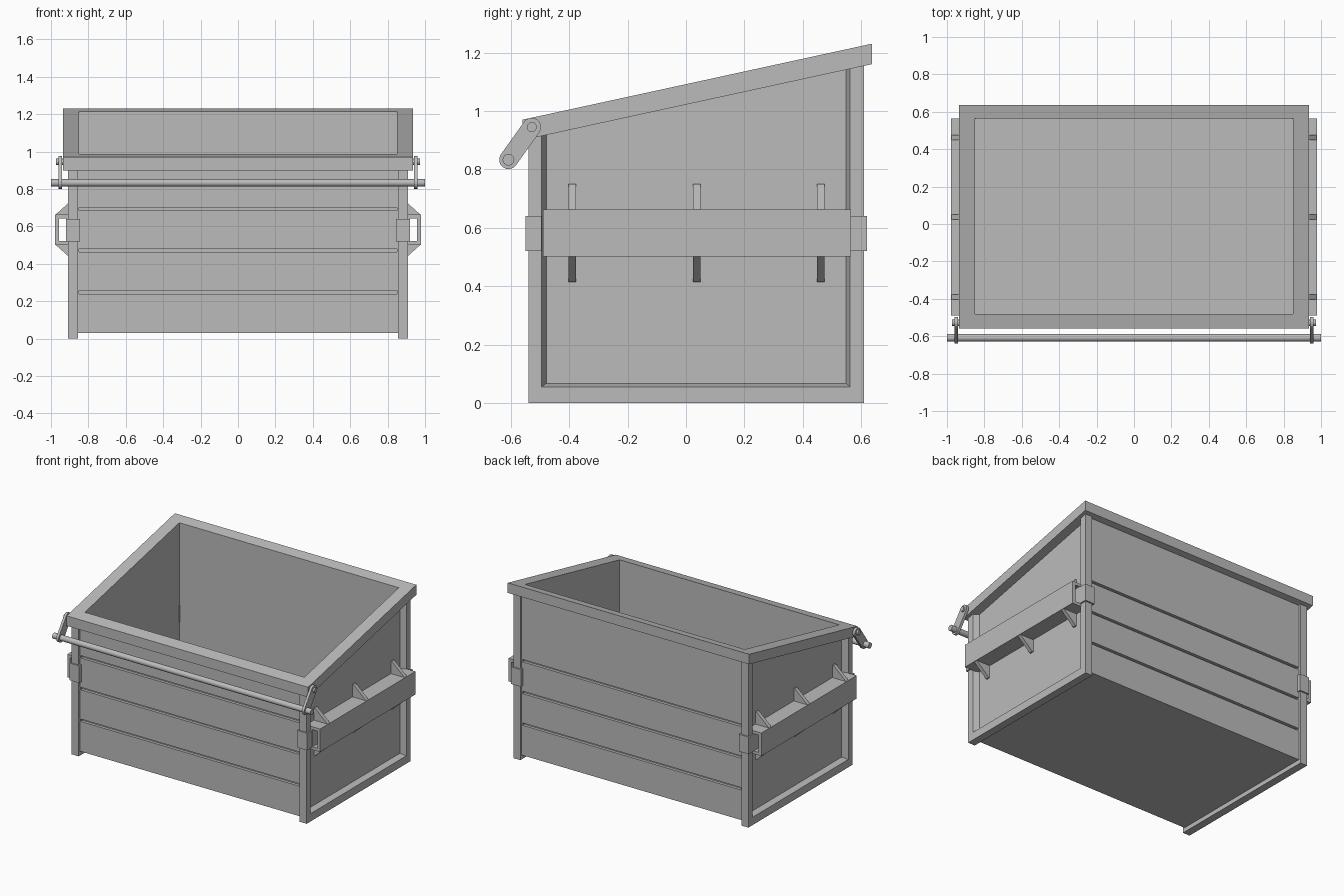
import bpy, bmesh, math
from mathutils import Vector

cube = bpy.data.objects.get("Cube")
if cube:
    bpy.data.objects.remove(cube, do_unlink=True)

# Single painted steel colour
steel = bpy.data.materials.new("grey_steel")
steel.use_nodes = True
GREY = (0.5, 0.5, 0.5, 1)
steel.diffuse_color = GREY
steel.node_tree.nodes["Principled BSDF"].inputs["Base Color"].default_value = GREY


def rim_under(y):
    """Height of the sloping underside of the rim."""
    return 1.16 + (y - 0.635) * 0.2175


def finish(name, bm):
    bmesh.ops.recalc_face_normals(bm, faces=bm.faces)
    mesh = bpy.data.meshes.new(name)
    bm.to_mesh(mesh)
    bm.free()
    mesh.materials.append(steel)
    obj = bpy.data.objects.new(name, mesh)
    bpy.context.collection.objects.link(obj)
    return obj


def loft(name, loop_a, loop_b):
    """Solid between two matching outlines."""
    bm = bmesh.new()
    a = [bm.verts.new(p) for p in loop_a]
    b = [bm.verts.new(p) for p in loop_b]
    bm.faces.new(a)
    bm.faces.new(b)
    for i in range(len(a)):
        j = (i + 1) % len(a)
        bm.faces.new((a[i], a[j], b[j], b[i]))
    return finish(name, bm)


def slab_x(name, outline, x0, x1):
    """Extrude a (y, z) outline along x."""
    return loft(name, [(x0, y, z) for y, z in outline], [(x1, y, z) for y, z in outline])


def slab_y(name, outline, y0, y1):
    """Extrude an (x, z) outline along y."""
    return loft(name, [(x, y0, z) for x, z in outline], [(x, y1, z) for x, z in outline])


def rect(a0, a1, b0, b1):
    return [(a0, b0), (a1, b0), (a1, b1), (a0, b1)]


def rod(name, x0, x1, y, z, radius, sides=16):
    ring = [(y + radius * math.cos(t), z + radius * math.sin(t))
            for t in (2 * math.pi * i / sides for i in range(sides))]
    obj = slab_x(name, ring, x0, x1)
    bpy.ops.object.select_all(action='DESELECT')
    obj.select_set(True)
    bpy.context.view_layer.objects.active = obj
    bpy.ops.object.shade_smooth_by_angle(angle=math.radians(35))
    return obj


# Sloping rim with an open mouth
bm = bmesh.new()
outer, inner = rect(-0.935, 0.935, -0.56, 0.637), rect(-0.85, 0.85, -0.48, 0.565)
rings = [[bm.verts.new((x, y, rim_under(y) + lift)) for x, y in loop]
         for loop, lift in ((outer, 0), (outer, 0.07), (inner, 0.07), (inner, 0))]
for k in range(4):
    r, q = rings[k], rings[(k + 1) % 4]
    for i in range(4):
        j = (i + 1) % 4
        bm.faces.new((r[i], r[j], q[j], q[i]))
finish("rim", bm)

# Floor and the front and back walls
slab_x("floor", rect(-0.52, 0.59, 0.03, 0.05), -0.86, 0.86)
for name, y_in, y_core, y_out in (("front", -0.48, -0.505, -0.525),
                                  ("back", 0.565, 0.575, 0.595)):
    top_in, top_core, top_out = (rim_under(y) + 0.005 for y in (y_in, y_core, y_out))
    slab_x(name + "_wall", [(y_in, 0.03), (y_core, 0.03), (y_core, top_core), (y_in, top_in)],
           -0.86, 0.86)
    # Wall planks separated by narrow grooves
    for n in range(4):
        z0 = 0.03 if n == 0 else 0.035 + n * 0.222
        z1 = 0.24 + n * 0.222 if n < 3 else top_out
        slab_x(f"{name}_plank_{n + 1}",
               [(y_core, z0), (y_out, z0), (y_out, z1), (y_core, z1)], -0.858, 0.858)

for s, side in ((1, "left"), (-1, "right")):
    # Side wall
    slab_x(side + "_wall", [(-0.52, 0.03), (0.59, 0.03), (0.59, rim_under(0.59)),
                            (-0.52, rim_under(-0.52))], s * 0.85, s * 0.87)

    # Corner posts with a tapered inner face
    for name, y_out, y_face, y_root in (("front", -0.54, -0.495, -0.477),
                                        ("back", 0.61, 0.562, 0.548)):
        plan = [(0.856, y_out), (0.91, y_out), (0.91, y_face), (0.868, y_root), (0.856, y_root)]
        loft(f"{side}_{name}_post", [(s * x, y, 0) for x, y in plan],
             [(s * x, y, rim_under(y) + 0.004) for x, y in plan])

        # Bracket wrapping the post at the end of the fork pocket
        y0, y1 = sorted((y_out + math.copysign(0.01, y_out), y_face))
        slab_y(f"{side}_{name}_bracket", rect(s * 0.845, s * 0.92, 0.52, 0.64), y0, y1)

    # Bottom side rail
    slab_y(side + "_bottom_rail", [(s * x, z) for x, z in
           ((0.856, 0), (0.91, 0), (0.91, 0.055), (0.868, 0.068), (0.856, 0.068))], -0.535, 0.605)

    # Fork pocket: open channel made of top, bottom and outer plates
    slab_y(side + "_pocket_channel", [(s * x, z) for x, z in
           ((0.865, 0.502), (0.979, 0.502), (0.979, 0.663), (0.865, 0.663),
            (0.865, 0.643), (0.957, 0.643), (0.957, 0.522), (0.865, 0.522))], -0.49, 0.565)
    slab_y(side + "_pocket_back", rect(s * 0.90, s * 0.92, 0.51, 0.655), -0.49, 0.565)

    # Gussets above and below the pocket
    for n, y in enumerate((-0.39, 0.037, 0.462)):
        for up, label in ((1, "upper"), (-1, "lower")):
            tri = [(0.866, 0.075), (0.866, 0.168), (0.878, 0.168), (0.976, 0.08), (0.976, 0.075)]
            slab_y(f"{side}_{label}_gusset_{n + 1}",
                   [(s * x, 0.5825 + up * h) for x, h in tri], y - 0.013, y + 0.013)

    # Swing arm with rounded ends, and its pivot pin
    pivot, end = Vector((-0.528, 0.945)), Vector((-0.608, 0.833))
    d = pivot - end
    base = math.atan2(d.y, d.x)
    outline = []
    for centre, turn in ((pivot, 0), (end, math.pi)):
        for i in range(9):
            t = base + turn + math.pi * (i / 8 - 0.5)
            outline.append((centre.x + 0.032 * math.cos(t), centre.y + 0.032 * math.sin(t)))
    slab_x(side + "_arm", outline, s * 0.942, s * 0.96)
    rod(side + "_pivot_pin", s * 0.93, s * 0.972, pivot.x, pivot.y, 0.017, 12)

# Cross bar across the front
rod("cross_bar", -1, 1, -0.608, 0.833, 0.02)
